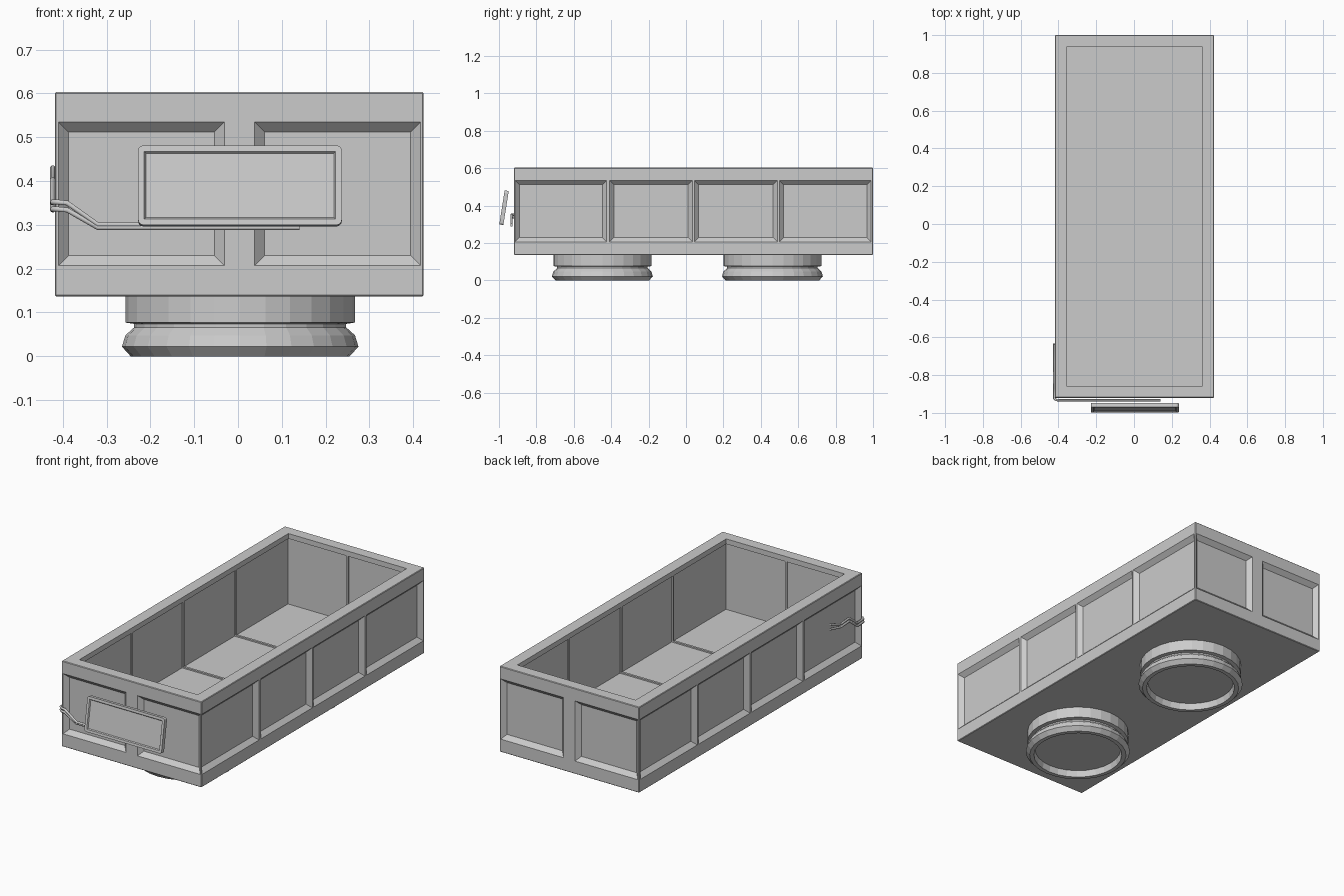
import bpy, bmesh, math
from mathutils import Matrix, Vector

if "Cube" in bpy.data.objects:
    bpy.data.objects.remove(bpy.data.objects["Cube"])

X0, X1, Y0, Y1, Z0, Z1 = -0.418, 0.424, -0.92, 1.0, 0.137, 0.603
IX0, IX1, IY0, IY1, FLOOR = -0.361, 0.366, -0.866, 0.946, 0.215
PZ0, PZ1 = 0.207, 0.535


def finish(name, bm):
    bmesh.ops.recalc_face_normals(bm, faces=bm.faces)
    me = bpy.data.meshes.new(name)
    bm.to_mesh(me)
    bm.free()
    ob = bpy.data.objects.new(name, me)
    bpy.context.collection.objects.link(ob)
    return ob


def add_box(bm, x0, x1, y0, y1, z0, z1):
    m = Matrix.Translation(((x0 + x1) / 2, (y0 + y1) / 2, (z0 + z1) / 2)) @ \
        Matrix.Diagonal((x1 - x0, y1 - y0, z1 - z0, 1))
    return bmesh.ops.create_cube(bm, size=1, matrix=m)["verts"]


def add_panel(bm, axis, plane, sign, a0, a1, depth=0.023):
    """Sloped-edge panel cutter; sign points into the wall."""
    rings = []
    for d in (-0.002, depth):
        ring = []
        for a, z in ((a0 + d, PZ0 + d), (a1 - d, PZ0 + d), (a1 - d, PZ1 - d), (a0 + d, PZ1 - d)):
            p = plane + sign * d
            ring.append(bm.verts.new((p, a, z) if axis == "x" else (a, p, z)))
        rings.append(ring)
    a, b = rings
    bm.faces.new(a)
    bm.faces.new(b[::-1])
    for i in range(4):
        j = (i + 1) % 4
        bm.faces.new((a[i], b[i], b[j], a[j]))


# Open box body
bm = bmesh.new()
add_box(bm, X0, X1, Y0, Y1, Z0, Z1)
bmesh.ops.bevel(bm, geom=bm.edges[:], offset=0.003, segments=1, affect="EDGES")
body = finish("planter_body", bm)

# Cutters: the cavity and the sunken outer panels
bm = bmesh.new()
add_box(bm, IX0, IX1, IY0, IY1, FLOOR, Z1 + 0.1)
for plane, s in ((Y0, 1), (Y1, -1)):
    add_panel(bm, "y", plane, s, -0.41, -0.031)
    add_panel(bm, "y", plane, s, 0.038, 0.417)
for plane, s in ((X0, 1), (X1, -1)):
    for a0, a1 in ((-0.914, -0.424), (-0.408, 0.035), (0.045, 0.488), (0.499, 0.99)):
        add_panel(bm, "x", plane, s, a0, a1)
cutter = finish("panel_cutter", bm)
cutter.hide_render = True
mod = body.modifiers.new("cut", "BOOLEAN")
mod.object, mod.operation, mod.solver = cutter, "DIFFERENCE", "EXACT"
bpy.context.view_layer.objects.active = body
bpy.ops.object.modifier_apply(modifier="cut")
bpy.data.objects.remove(cutter)

# Inner ribs and rim lip
bm = bmesh.new()
t, w, e = 0.007, 0.006, 0.002
for y in (-0.405, 0.04, 0.492):
    add_box(bm, IX0 - e, IX1 + e, y - w, y + w, FLOOR - e, FLOOR + t)
    add_box(bm, IX0 - e, IX0 + t, y - w, y + w, FLOOR, 0.59)
    add_box(bm, IX1 - t, IX1 + e, y - w, y + w, FLOOR, 0.59)
add_box(bm, -w, w, IY0 - e, IY1 + e, FLOOR - e, FLOOR + t)
for y0, y1 in ((IY0 - e, IY0 + t), (IY1 - t, IY1 + e)):
    add_box(bm, -w, w, y0, y1, FLOOR, 0.59)
    add_box(bm, IX0 - e, IX1 + e, y0, y1, 0.575, Z1)
for x0, x1 in ((IX0 - e, IX0 + t), (IX1 - t, IX1 + e)):
    add_box(bm, x0, x1, IY0, IY1, 0.575, Z1)
finish("inner_ribs", bm)


# Round feet, turned from a profile and hollow underneath
PROFILE = [(0, 0.035), (0.222, 0.035), (0.228, 0), (0.25, 0), (0.27, 0.022), (0.262, 0.048),
           (0.242, 0.066), (0.242, 0.074), (0.262, 0.077), (0.262, 0.139), (0, 0.139)]
for label, y in (("front", -0.447), ("back", 0.462)):
    bm = bmesh.new()
    vs = [bm.verts.new((r, 0, z)) for r, z in PROFILE]
    es = [bm.edges.new(p) for p in zip(vs, vs[1:])]
    bmesh.ops.spin(bm, geom=vs + es, cent=(0, 0, 0), axis=(0, 0, 1),
                   angle=2 * math.pi, steps=28, use_merge=False)
    bmesh.ops.remove_doubles(bm, verts=bm.verts, dist=1e-4)
    bmesh.ops.translate(bm, verts=bm.verts, vec=(0.005, y, 0))
    finish(label + "_foot", bm)

# Tilted plate with rounded corners and a sunken face
bm = bmesh.new()
vs = add_box(bm, -0.2325, 0.2325, -0.011, 0.011, -0.092, 0.092)
corners = [ed for ed in bm.edges if abs(ed.verts[0].co.y - ed.verts[1].co.y) > 0.01]
bmesh.ops.bevel(bm, geom=corners, offset=0.012, segments=3, profile=0.5, affect="EDGES")
bm.normal_update()
face = min(bm.faces, key=lambda f: f.calc_center_median().y)
bmesh.ops.inset_region(bm, faces=[face], thickness=0.014)
bmesh.ops.inset_region(bm, faces=[face], thickness=0.004, depth=-0.006)
plate = finish("tilted_plate", bm)
plate.location = (0.0045, -0.973, 0.389)
plate.rotation_euler = (math.radians(-9), 0, 0)

# Twin cables wrapping the front left corner
PATH = [(0.14, -0.933, 0.297), (-0.32, -0.933, 0.297), (-0.39, -0.933, 0.342), (-0.412, -0.932, 0.344),
        (-0.423, -0.922, 0.344), (-0.423, -0.87, 0.342), (-0.423, -0.80, 0.395),
        (-0.423, -0.73, 0.39)]
for i, (dz, end) in enumerate(((0.008, 0.43), (-0.008, 0.405))):
    cu = bpy.data.curves.new("cable", "CURVE")
    cu.dimensions = "3D"
    cu.bevel_depth, cu.bevel_resolution, cu.use_fill_caps = 0.0065, 1, True
    pts = [(x, y, z + dz * (0.4 if k < 2 else 1)) for k, (x, y, z) in enumerate(PATH)]
    pts.append((-0.423, -0.635, end))
    sp = cu.splines.new("POLY")
    sp.points.add(len(pts) - 1)
    for p, co in zip(sp.points, pts):
        p.co = (*co, 1)
    ob = bpy.data.objects.new("cable_%d" % (i + 1), cu)
    bpy.context.collection.objects.link(ob)
